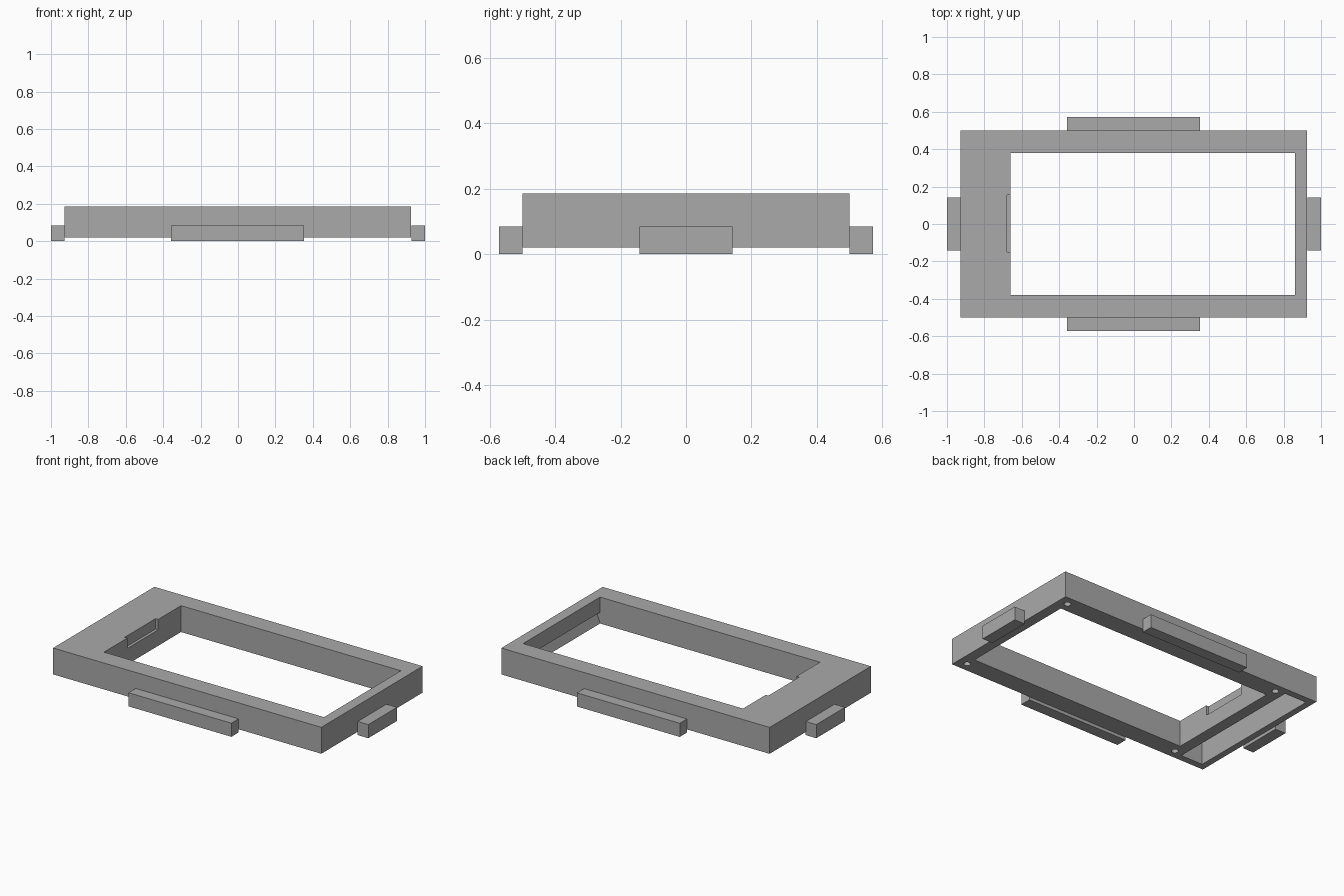
import bpy, bmesh, math
from mathutils import Matrix, Vector

cube = bpy.data.objects.get("Cube")
if cube:
    bpy.data.objects.remove(cube, do_unlink=True)

grey = bpy.data.materials.new("plain grey")
grey.use_nodes = True
colour = (0.4, 0.4, 0.4, 1)
grey.diffuse_color = colour
grey.node_tree.nodes["Principled BSDF"].inputs["Base Color"].default_value = colour


def finish(bm, name):
    bmesh.ops.recalc_face_normals(bm, faces=bm.faces)
    mesh = bpy.data.meshes.new(name)
    bm.to_mesh(mesh)
    bm.free()
    mesh.materials.append(grey)
    obj = bpy.data.objects.new(name, mesh)
    bpy.context.collection.objects.link(obj)
    return obj


def box(name, low, high):
    low, high = Vector(low), Vector(high)
    bm = bmesh.new()
    bmesh.ops.create_cube(bm, size=1, matrix=Matrix.Translation((low + high) / 2)
                          @ Matrix.Diagonal((*(high - low), 1)))
    return finish(bm, name)


def prism(name, profile, half_depth):
    # Extrude an x-z outline along y
    bm = bmesh.new()
    face = bm.faces.new([bm.verts.new((x, -half_depth, z)) for x, z in profile])
    out = bmesh.ops.extrude_face_region(bm, geom=[face])
    verts = [v for v in out["geom"] if isinstance(v, bmesh.types.BMVert)]
    bmesh.ops.translate(bm, vec=(0, 2 * half_depth, 0), verts=verts)
    return finish(bm, name)


def cylinder(name, x, y, low, high, radius):
    bm = bmesh.new()
    bmesh.ops.create_cone(bm, cap_ends=True, segments=24, radius1=radius, radius2=radius,
                          depth=high - low,
                          matrix=Matrix.Translation((x, y, (low + high) / 2)))
    return finish(bm, name)


def cut(target, cutter):
    cutter.hide_render = True
    mod = target.modifiers.new("cut", "BOOLEAN")
    mod.operation = "DIFFERENCE"
    mod.solver = "EXACT"
    mod.object = cutter
    bpy.context.view_layer.objects.active = target
    bpy.ops.object.modifier_apply(modifier=mod.name)
    bpy.data.objects.remove(cutter, do_unlink=True)


# Frame body
frame = box("frame", (-0.928, -0.5, 0.02), (0.926, 0.5, 0.185))

# Window opening with a sloped catch groove under the narrow end
cut(frame, prism("opening_cutter",
                 [(-0.66, -0.1), (0.86, -0.1), (0.86, 0.022), (0.888, 0.09),
                  (0.86, 0.09), (0.86, 0.3), (-0.66, 0.3)], 0.38))

# Shallow finger notch in the wide end
cut(frame, box("notch_cutter", (-0.678, -0.15, 0.12), (-0.6, 0.155, 0.3)))

# Pocket underneath the wide end
cut(frame, box("pocket_cutter", (-0.887, -0.457, -0.1), (-0.733, 0.457, 0.165)))

# Screw holes underneath
for x in (-0.673, 0.863):
    for y in (-0.442, 0.442):
        cut(frame, cylinder("hole_cutter", x, y, -0.1, 0.12, 0.02))

# Mounting tabs on all four sides
for side, name in ((-1, "front_tab"), (1, "back_tab")):
    inner, outer = sorted((side * 0.5, side * 0.571))
    box(name, (-0.357, inner, 0), (0.354, outer, 0.085))
for side, name in ((-1, "right_tab"), (1, "left_tab")):
    inner, outer = sorted((side * 0.927, side))
    box(name, (inner, -0.142, 0), (outer, 0.142, 0.085))
